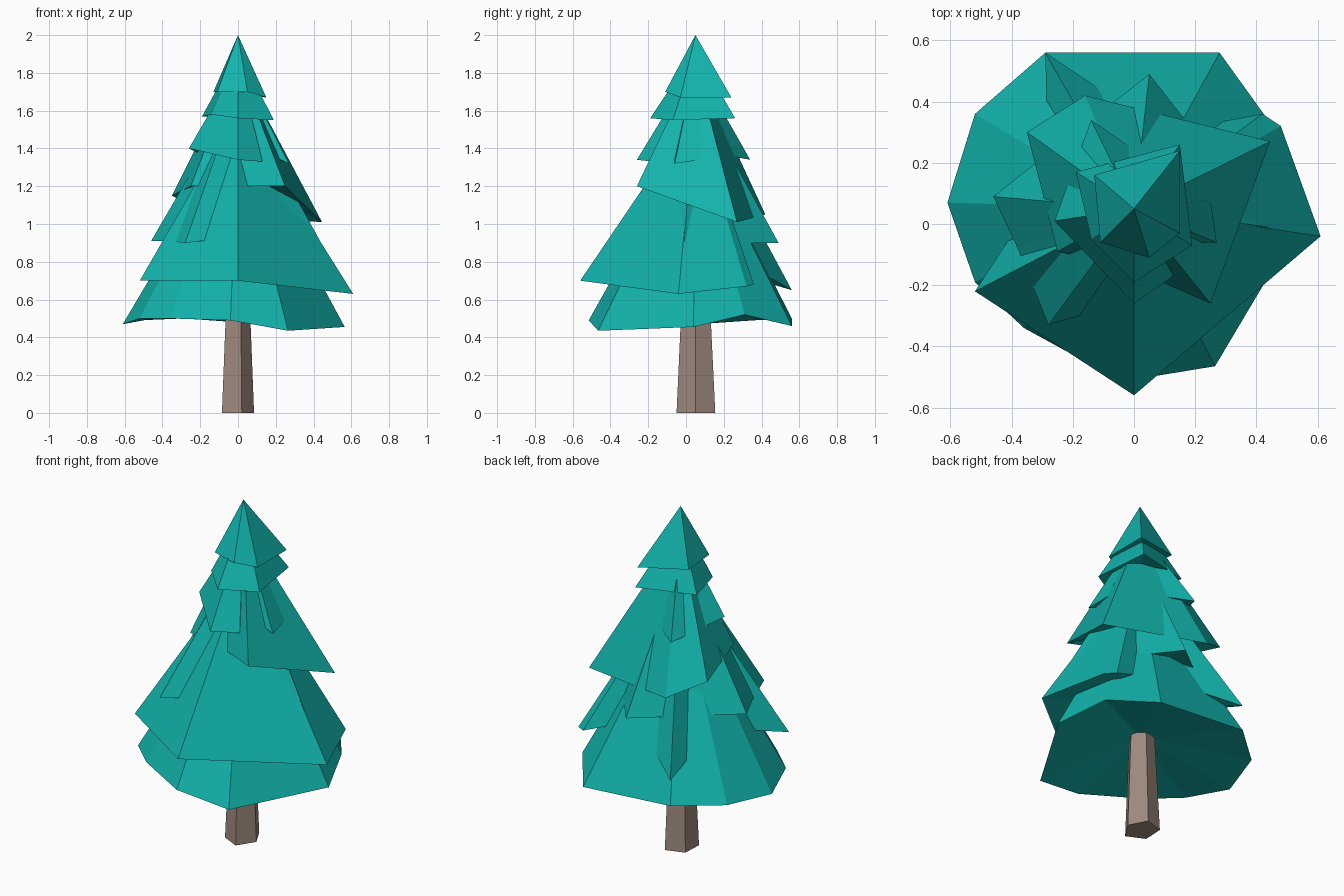
import bpy
import bmesh
from mathutils import Vector

# Remove the default object
cube = bpy.data.objects.get("Cube")
if cube:
    bpy.data.objects.remove(cube, do_unlink=True)


def make_material(name, colour):
    material = bpy.data.materials.new(name)
    material.use_nodes = True
    material.diffuse_color = colour
    shader = material.node_tree.nodes["Principled BSDF"]
    shader.inputs["Base Color"].default_value = colour
    shader.inputs["Roughness"].default_value = 0.9
    return material


def finish_object(name, bm, material):
    bmesh.ops.recalc_face_normals(bm, faces=bm.faces)
    mesh = bpy.data.meshes.new(name)
    bm.to_mesh(mesh)
    bm.free()
    mesh.materials.append(material)
    for polygon in mesh.polygons:
        polygon.use_smooth = False
    obj = bpy.data.objects.new(name, mesh)
    bpy.context.collection.objects.link(obj)
    return obj


def add_tier(name, peak, hollow, rim, material):
    """Ragged cone: a rim joined to a peak above and a hollow centre below."""
    bm = bmesh.new()
    ring = [bm.verts.new(Vector(point)) for point in rim]
    top = bm.verts.new((0, 0.05, peak))
    under = bm.verts.new((0, 0.05, hollow))
    for here, after in zip(ring, ring[1:] + ring[:1]):
        bm.faces.new((here, after, top))
        bm.faces.new((after, here, under))
    return finish_object(name, bm, material)


def add_trunk(name, base, height, taper, material):
    """Tapered prism raised from its base outline."""
    bm = bmesh.new()
    centre = Vector((0, 0.05, 0))
    lower = [bm.verts.new((x, y, 0)) for x, y in base]
    upper = []
    for vert in lower:
        point = centre + (vert.co - centre) * taper
        point.z = height
        upper.append(bm.verts.new(point))
    bm.faces.new(lower)
    bm.faces.new(upper)
    count = len(lower)
    for i in range(count):
        j = (i + 1) % count
        bm.faces.new((lower[i], lower[j], upper[j], upper[i]))
    return finish_object(name, bm, material)


needles = make_material("teal needles", (0.006, 0.45, 0.41, 1))
bark = make_material("brown bark", (0.35, 0.255, 0.21, 1))

# Trunk
add_trunk("trunk", [(-0.085, 0), (0.02, -0.05), (0.085, 0.05), (0.03, 0.155),
                    (-0.08, 0.12)], 0.7, 0.68, bark)

# Wide bottom skirt
add_tier("bottom_skirt", 1.5, 0.58, [
    (-0.04, -0.515, 0.49), (0.265, -0.465, 0.435), (0.565, 0.04, 0.455),
    (0.46, 0.31, 0.52), (0.28, 0.56, 0.46), (-0.29, 0.56, 0.5),
    (-0.52, 0.36, 0.49), (-0.61, 0.07, 0.47), (-0.52, -0.19, 0.5),
    (-0.36, -0.34, 0.5)], needles)

# Large pointed tier with gaps at the back and right
add_tier("lower_tier", 1.6, 0.8, [
    (0, -0.56, 0.7), (0.61, -0.04, 0.63), (0.48, 0.32, 0.67),
    (0.42, 0.36, 0.68), (0.1, 0.3, 0.8), (-0.29, 0.56, 0.65),
    (-0.28, 0.15, 0.8), (-0.52, -0.22, 0.7)], needles)

# Spiky middle tiers
add_tier("middle_tier", 1.7, 1, [
    (0.15, -0.2, 0.95), (0.44, -0.01, 0.9), (0.05, 0.49, 0.9),
    (-0.46, 0.09, 0.91), (-0.38, -0.08, 0.91), (-0.28, -0.33, 0.9)], needles)
add_tier("upper_middle_tier", 1.85, 1.25, [
    (0, -0.15, 1.2), (0.25, -0.26, 1.2), (0.445, 0.27, 1.01),
    (-0.16, 0.42, 1.05), (-0.35, 0.3, 1.15), (-0.25, -0.09, 1.2)], needles)
add_tier("upper_tier", 1.85, 1.42, [
    (0, -0.26, 1.34), (0.13, -0.17, 1.33), (0.14, -0.06, 1.38),
    (0.27, -0.06, 1.32), (0.25, 0.08, 1.34), (0.15, 0.14, 1.38),
    (-0.14, 0.34, 1.34), (-0.26, 0.01, 1.4)], needles)

# Small crown tiers
add_tier("crown_collar", 1.92, 1.6, [
    (0, -0.19, 1.56), (0.19, -0.07, 1.55), (0.15, 0.26, 1.56),
    (-0.19, 0.17, 1.57), (-0.14, -0.05, 1.58)], needles)
add_tier("crown_tip", 2, 1.72, [
    (0.05, -0.11, 1.7), (0.15, -0.03, 1.67), (0.15, 0.24, 1.67),
    (-0.13, 0.16, 1.7), (-0.11, -0.06, 1.7)], needles)
